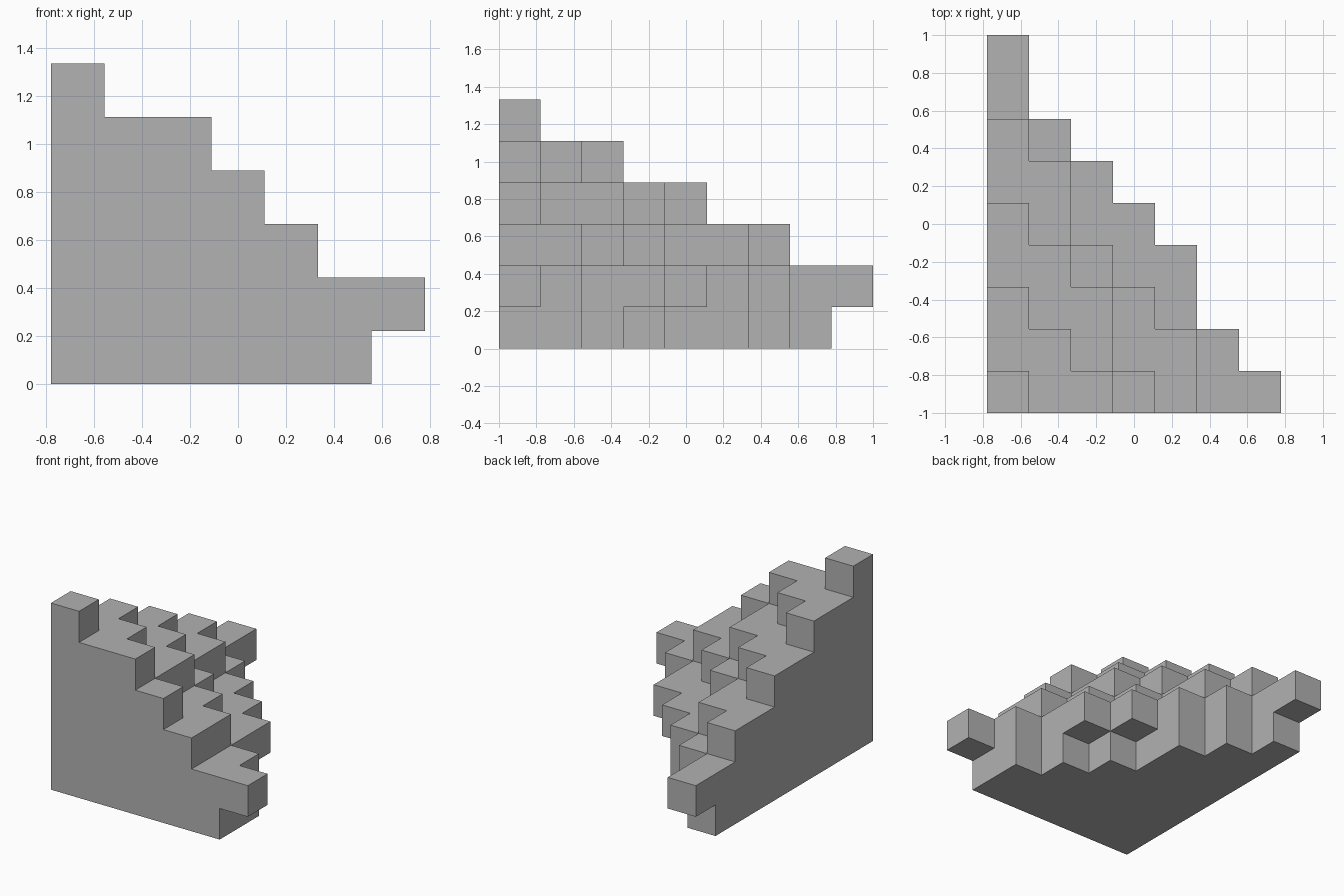
import bpy
import bmesh
import math
from mathutils import Vector

default = bpy.data.objects.get("Cube")
if default:
    bpy.data.objects.remove(default, do_unlink=True)

CELL = 2 / 9
ORIGIN = Vector((-3.5, -4.5, 0))

# Depth in cells of each x column, one row per layer from the ground up
LAYERS = [
    (8, 7, 6, 4, 3, 2),
    (9, 7, 6, 5, 4, 2, 1),
    (7, 6, 4, 3, 2),
    (5, 4, 3, 1),
    (3, 2, 1),
    (1,),
]

# Single stone colour
stone = bpy.data.materials.new("stone_grey")
stone.use_nodes = True
grey = (0.445, 0.445, 0.445, 1)
stone.diffuse_color = grey
stone.node_tree.nodes["Principled BSDF"].inputs["Base Color"].default_value = grey

cells = {(x, y, z)
         for z, layer in enumerate(LAYERS)
         for x, depth in enumerate(layer)
         for y in range(depth)}


def add_side(bm, cell, axis, sign):
    """Add one outward-facing square of a cell."""
    normal, u = Vector(), Vector()
    normal[axis] = sign
    u[(axis + 1) % 3] = 1
    v = normal.cross(u)
    centre = Vector(cell) + Vector((0.5, 0.5, 0.5)) + normal / 2
    corners = [centre + (a * u + b * v) / 2
               for a, b in ((-1, -1), (1, -1), (1, 1), (-1, 1))]
    bm.faces.new([bm.verts.new((c + ORIGIN) * CELL) for c in corners])


# Stepped corner block: only the exposed cell sides are built
bm = bmesh.new()
for cell in sorted(cells):
    for axis in range(3):
        for sign in (-1, 1):
            neighbour = list(cell)
            neighbour[axis] += sign
            if tuple(neighbour) not in cells:
                add_side(bm, cell, axis, sign)

# Join the squares into clean flat faces
bmesh.ops.remove_doubles(bm, verts=bm.verts, dist=0.001)
bmesh.ops.dissolve_limit(bm, angle_limit=math.radians(1),
                         verts=bm.verts, edges=bm.edges)

mesh = bpy.data.meshes.new("stepped_block")
bm.to_mesh(mesh)
bm.free()
mesh.materials.append(stone)
block = bpy.data.objects.new("stepped_block", mesh)
bpy.context.collection.objects.link(block)
